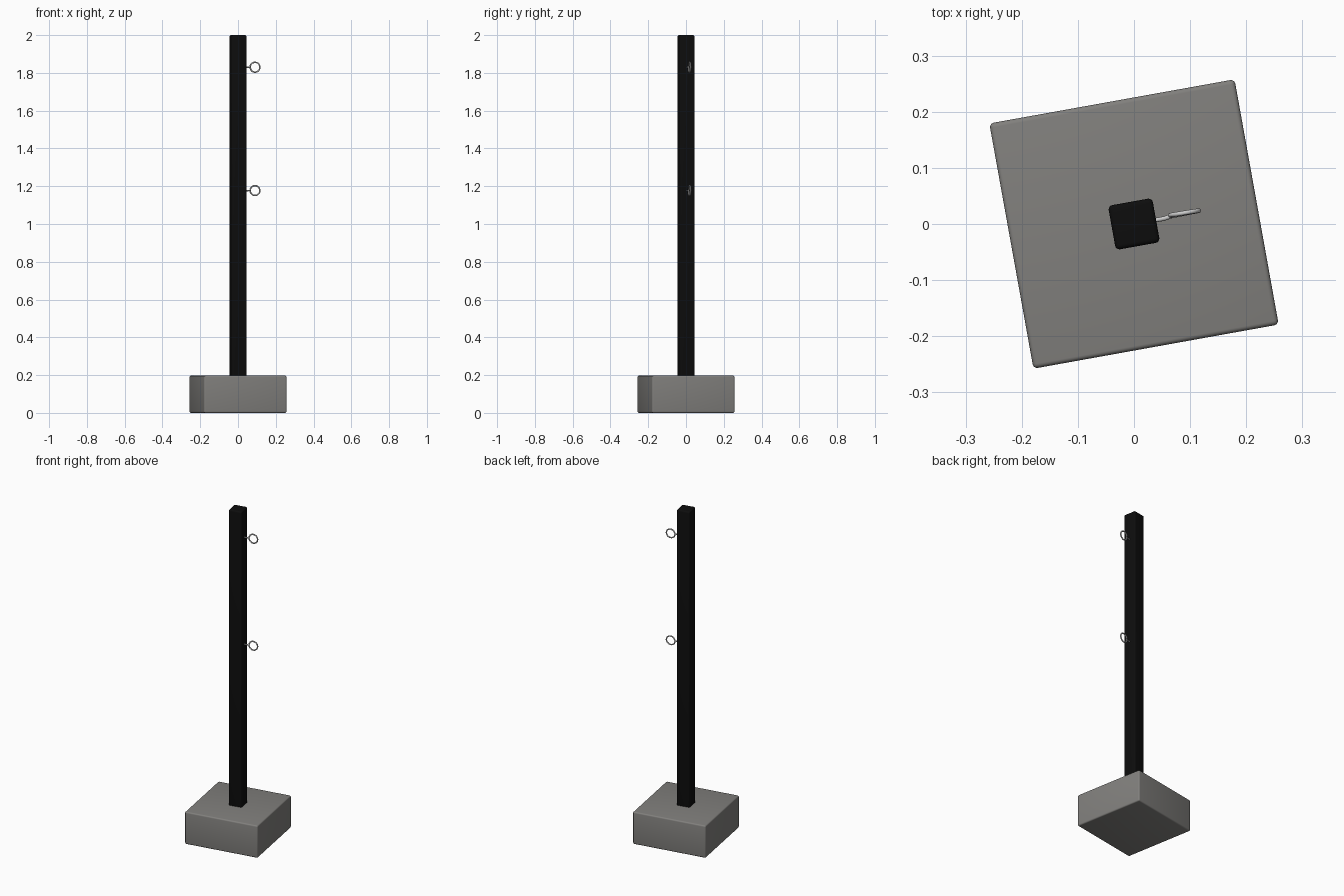
import bpy, bmesh, math
from mathutils import Matrix, Vector

if "Cube" in bpy.data.objects:
    bpy.data.objects.remove(bpy.data.objects["Cube"])

TURN = Matrix.Rotation(math.radians(10.2), 4, 'Z')


def material(name, rgb):
    m = bpy.data.materials.new(name)
    m.diffuse_color = (*rgb, 1)
    m.use_nodes = True
    m.node_tree.nodes["Principled BSDF"].inputs["Base Color"].default_value = m.diffuse_color
    return m


concrete = material("concrete grey", (0.22, 0.215, 0.205))
black = material("black paint", (0.004, 0.004, 0.004))
steel = material("steel", (0.60, 0.60, 0.60))


def finish(obj, mat):
    obj.data.materials.append(mat)
    bpy.context.view_layer.objects.active = obj
    obj.select_set(True)
    bpy.ops.object.shade_smooth_by_angle(angle=math.radians(40))
    obj.select_set(False)


def block(name, half, z0, z1, mat, bevel, vertical_only=False):
    """Rounded square block, turned with the model."""
    bm = bmesh.new()
    bmesh.ops.create_cube(bm, size=1)
    for v in bm.verts:
        v.co = Vector((v.co.x * 2 * half, v.co.y * 2 * half, z0 if v.co.z < 0 else z1))
    edges = [e for e in bm.edges
             if not vertical_only or abs(e.verts[0].co.z - e.verts[1].co.z) > 0.01]
    bmesh.ops.bevel(bm, geom=edges, offset=bevel, segments=4, profile=0.5, affect='EDGES')
    bm.transform(TURN)
    me = bpy.data.meshes.new(name)
    bm.to_mesh(me)
    bm.free()
    obj = bpy.data.objects.new(name, me)
    bpy.context.collection.objects.link(obj)
    finish(obj, mat)


def eye_screw(name, z):
    """Bent wire: straight shank running into a nearly closed loop."""
    cx, r = 0.092, 0.026
    pts = [(0.02, 0, 0), (0.055, 0, 0)]
    for i in range(37):
        a = math.pi + 2 * math.pi * (i / 36) * 0.97
        pts.append((cx + r * math.cos(a), 0.002 + 0.002 * i / 36, r * math.sin(a)))
    cu = bpy.data.curves.new(name, 'CURVE')
    cu.dimensions = '3D'
    cu.bevel_depth = 0.004
    cu.bevel_resolution = 3
    cu.use_fill_caps = True
    sp = cu.splines.new('POLY')
    sp.points.add(len(pts) - 1)
    for p, co in zip(sp.points, pts):
        p.co = (*co, 1)
    tmp = bpy.data.objects.new(name + "_path", cu)
    bpy.context.collection.objects.link(tmp)
    me = bpy.data.meshes.new_from_object(tmp.evaluated_get(bpy.context.evaluated_depsgraph_get()))
    bpy.data.objects.remove(tmp)
    me.transform(Matrix.Translation((0, 0, z)) @ TURN)
    me.materials.clear()
    obj = bpy.data.objects.new(name, me)
    bpy.context.collection.objects.link(obj)
    finish(obj, steel)


# Concrete foot, square post, two wire eyes
block("base_block", 0.222, 0, 0.197, concrete, 0.008)
block("post", 0.04, 0.19, 2.0, black, 0.008)
eye_screw("upper_eye", 1.83)
eye_screw("lower_eye", 1.177)
